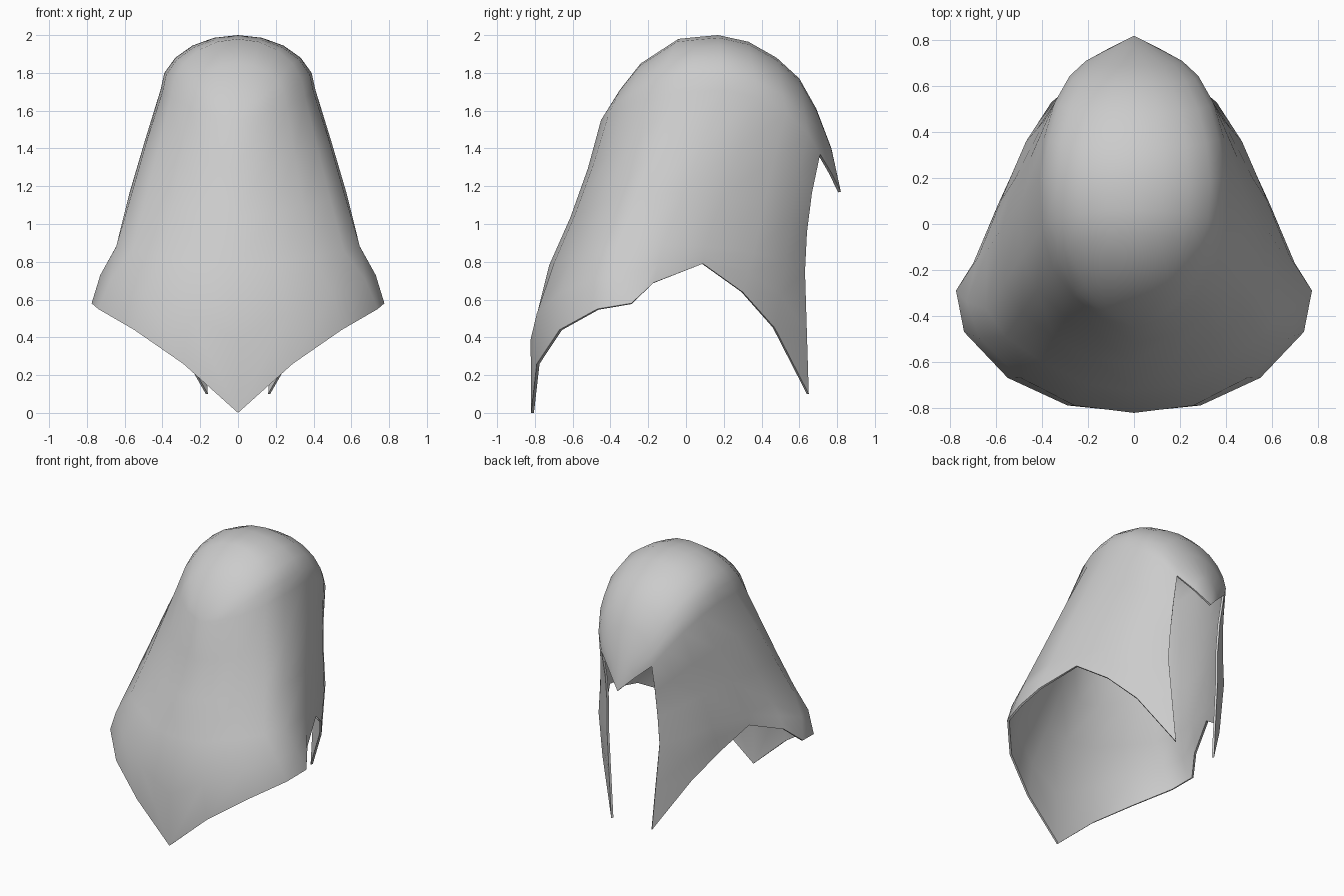
import bpy
import bmesh
from math import sin, cos, pi, radians
from mathutils import Vector

cube = bpy.data.objects.get("Cube")
if cube:
    bpy.data.objects.remove(cube, do_unlink=True)

# Half outlines, from the front centre round to the face opening
HEM = [(0, -.82, 0), (.29, -.79, .26), (.55, -.67, .44), (.74, -.47, .55),
       (.775, -.29, .58), (.7, -.17, .69), (.59, .09, .79), (.49, .3, .64),
       (.37, .47, .45), (.17, .65, .1)]
CREASE = [(0, -.725, .78), (.2, -.7, .79), (.4, -.6, .83), (.56, -.49, .86),
          (.645, -.37, .88), (.64, -.12, .89), (.58, .1, .88), (.47, .36, .85),
          (.36, .53, .8), (.22, .63, .75)]
# Dome rim carries on past the opening corner to the visor tip
RIM = [(0, -.45, 1.55), (.14, -.41, 1.58), (.26, -.32, 1.62), (.355, -.19, 1.67),
       (.4, -.02, 1.7), (.41, .2, 1.71), (.39, .38, 1.67), (.345, .53, 1.59),
       (.28, .645, 1.48), (.21, .71, 1.37), (.1, .77, 1.27), (0, .82, 1.17)]
# Centre line of the dome as (y, z)
RIDGE = [(-.45, 1.55), (-.35, 1.71), (-.24, 1.85), (-.04, 1.98), (.06, 1.99),
         (.17, 2), (.33, 1.965), (.48, 1.88), (.6, 1.77), (.69, 1.61),
         (.77, 1.4), (.82, 1.17)]


def blend(lower, upper, t, bulge):
    """Row of points between two outlines, pushed outward by a bulge rule."""
    row = []
    for a, b in zip(lower, upper):
        p = Vector(a).lerp(Vector(b), t)
        out = Vector((p.x, p.y, 0)).normalized()
        row.append(p + out * bulge(out))
    return row


def arch_row(t):
    """Row of points on the dome, from the rim (t = 0) to the ridge (t = 1)."""
    angle = t * pi / 2
    row = []
    for (x, y, z), (ridge_y, ridge_z) in zip(RIM, RIDGE):
        rise = sin(angle)
        row.append(Vector((x * cos(angle), y + (ridge_y - y) * rise,
                           z + (ridge_z - z) * rise)))
    return row


def skirt_bulge(out):
    return .05 * max(0, -out.y)


def wall_bulge(out):
    return .012 * out.x - .022 * abs(out.y)


def add_band(bm, rows):
    """Join neighbouring rows of points with quads."""
    grid = [[bm.verts.new(p) for p in row] for row in rows]
    for low, high in zip(grid, grid[1:]):
        for j in range(len(low) - 1):
            bm.faces.new((low[j], low[j + 1], high[j + 1], high[j]))


bm = bmesh.new()
# Flared skirt
add_band(bm, [HEM, blend(HEM, CREASE, .5, skirt_bulge), CREASE])
# Tall wall
add_band(bm, [CREASE, blend(CREASE, RIM, 1 / 3, wall_bulge),
              blend(CREASE, RIM, 2 / 3, wall_bulge), RIM[:len(CREASE)]])
# Dome with pointed visor
add_band(bm, [arch_row(i / 5) for i in range(6)])
for v in bm.verts:
    if abs(v.co.x) < .001:
        v.co.x = 0
bmesh.ops.remove_doubles(bm, verts=bm.verts, dist=.001)
bmesh.ops.recalc_face_normals(bm, faces=bm.faces)
top = max(bm.faces, key=lambda f: f.calc_center_median().z)
if top.normal.z < 0:
    bmesh.ops.reverse_faces(bm, faces=bm.faces)
mesh = bpy.data.meshes.new("helmet_shell")
bm.to_mesh(mesh)
bm.free()

shell = bpy.data.objects.new("helmet_shell", mesh)
bpy.context.scene.collection.objects.link(shell)

# Plain grey finish
grey = bpy.data.materials.new("plain_grey")
grey.use_nodes = True
colour = (.6, .6, .6, 1)
grey.diffuse_color = colour
grey.node_tree.nodes["Principled BSDF"].inputs["Base Color"].default_value = colour
mesh.materials.append(grey)

# Mirror the half, then give the sheet a thin inner face
mirror = shell.modifiers.new("mirror", 'MIRROR')
mirror.use_clip = True
thickness = shell.modifiers.new("thickness", 'SOLIDIFY')
thickness.thickness = .015
thickness.offset = -1
bpy.ops.object.select_all(action='DESELECT')
shell.select_set(True)
bpy.context.view_layer.objects.active = shell
for name in ("mirror", "thickness"):
    bpy.ops.object.modifier_apply(modifier=name)
bpy.ops.object.shade_smooth_by_angle(angle=radians(60))
